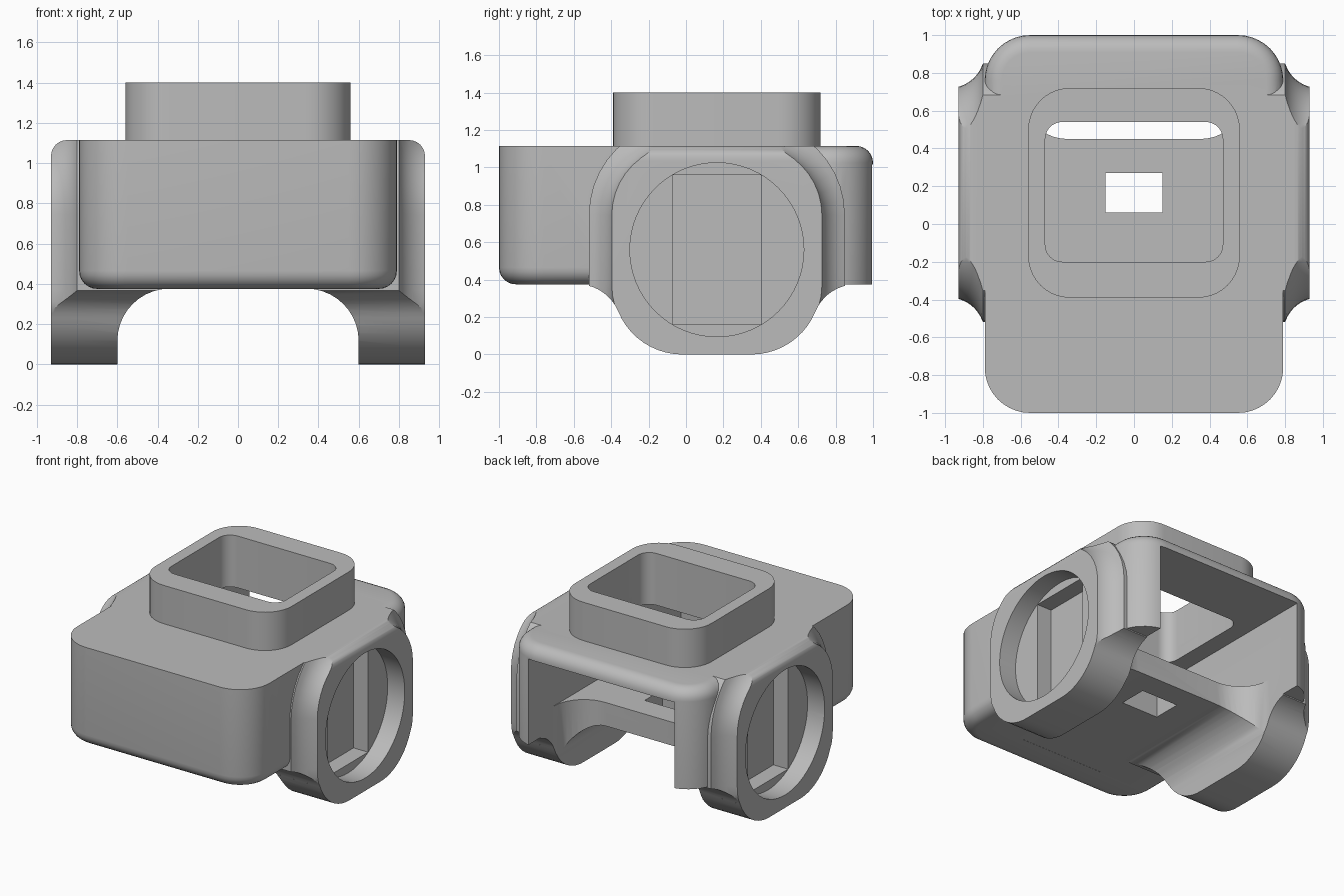
import bpy, bmesh
from math import sin, cos, radians, sqrt

cube = bpy.data.objects.get("Cube")
if cube:
    bpy.data.objects.remove(cube, do_unlink=True)

grey = bpy.data.materials.new("plain grey")
grey.use_nodes = True
grey.diffuse_color = (0.5, 0.5, 0.5, 1)
grey.node_tree.nodes["Principled BSDF"].inputs["Base Color"].default_value = (0.5, 0.5, 0.5, 1)

HALF_X, BOTTOM, TOP = 0.79, 0.375, 1.115   # main body
EAR_X, EAR_Y, EAR_HALF = 0.93, 0.165, 0.555
EDGE = 0.09


def arc(ca, cb, r, start, end, n=10):
    steps = [radians(start + (end - start) * i / n) for i in range(n + 1)]
    return [(ca + r * cos(t), cb + r * sin(t)) for t in steps]


def rounded(a0, a1, b0, b1, radii):
    """Rectangle outline with a radius for each corner, counter-clockwise."""
    if not isinstance(radii, (list, tuple)):
        radii = [radii] * 4
    corners = [(a0, b0, 1, 1), (a1, b0, -1, 1), (a1, b1, -1, -1), (a0, b1, 1, -1)]
    pts = []
    for i, ((a, b, sa, sb), r) in enumerate(zip(corners, radii)):
        if r:
            pts += arc(a + sa * r, b + sb * r, r, 180 + 90 * i, 270 + 90 * i)
        else:
            pts.append((a, b))
    return pts


def loft(name, stations, axis):
    """Skin a list of (position, outline) along an axis."""
    place = {"x": lambda p, a, b: (p, a, b),
             "y": lambda p, a, b: (a, p, b),
             "z": lambda p, a, b: (a, b, p)}[axis]
    bm = bmesh.new()
    rings = [[bm.verts.new(place(p, a, b)) for a, b in pts] for p, pts in stations]
    bm.faces.new(rings[0])
    bm.faces.new(rings[-1])
    n = len(rings[0])
    for low, high in zip(rings, rings[1:]):
        for i in range(n):
            j = (i + 1) % n
            bm.faces.new((low[i], low[j], high[j], high[i]))
    bmesh.ops.recalc_face_normals(bm, faces=bm.faces)
    mesh = bpy.data.meshes.new(name)
    bm.to_mesh(mesh)
    bm.free()
    obj = bpy.data.objects.new(name, mesh)
    bpy.context.collection.objects.link(obj)
    mesh.materials.append(grey)
    return obj


def prism(name, outline, start, end, axis):
    return loft(name, [(start, outline), (end, outline)], axis)


def combine(target, other, operation):
    mod = target.modifiers.new(operation.lower(), "BOOLEAN")
    mod.operation, mod.solver, mod.object = operation, "EXACT", other
    bpy.ops.object.select_all(action="DESELECT")
    bpy.context.view_layer.objects.active = target
    target.select_set(True)
    bpy.ops.object.modifier_apply(modifier=mod.name)
    bpy.data.objects.remove(other, do_unlink=True)


# Main body: front half rounded underneath, back half rounded on top
roll = [(EDGE * (1 - sin(radians(t))), EDGE * (1 - cos(radians(t)))) for t in range(0, 91, 15)]


def front_outline(inset):
    r = 0.24 - inset
    return rounded(-HALF_X + inset, HALF_X - inset, -1 + inset, EAR_Y, (r, r, 0, 0))


def back_outline(inset):
    r = 0.24 - inset
    return rounded(-HALF_X + inset, HALF_X - inset, EAR_Y - 0.1, 1 - inset, (0, 0, r, r))


housing = loft("housing", [(BOTTOM + drop, front_outline(inset)) for inset, drop in roll]
               + [(TOP, front_outline(0))], "z")
back_half = loft("back_half", [(BOTTOM, back_outline(0))]
                 + [(TOP - drop, back_outline(inset)) for inset, drop in reversed(roll)], "z")
combine(housing, back_half, "UNION")


# Side mounts: one cross piece whose section flares where it meets the body
def ear_outline(x):
    flare = 0.19 - sqrt(0.19 ** 2 - (0.98 - x) ** 2)
    half = EAR_HALF + flare
    return rounded(EAR_Y - half, EAR_Y + half, -flare, TOP + flare, 0.37 + flare)


flare_x = [0.8 + 0.13 * i / 10 for i in range(11)]
stations = [(-x, ear_outline(x)) for x in reversed(flare_x)] + [(x, ear_outline(x)) for x in flare_x]
side_mounts = loft("side_mounts", stations, "x")


# Envelope: blends the mounts into the underside and rounds their top edges
def envelope_outline(x):
    r = 0.08
    over = max(0, abs(x) - (EAR_X - r))
    top = TOP - r + sqrt(max(0, r * r - over * over))
    left = [(-0.62, top), (-0.62, BOTTOM)]
    left += arc(-0.58, 0.139, 0.236, 90, 22.4) + arc(-0.02, 0.37, 0.37, 202.4, 270)
    return left + [(2 * EAR_Y - y, z) for y, z in reversed(left)]


turn = [EAR_X - 0.08 + 0.08 * sin(radians(t)) for t in range(0, 91, 15)]
envelope = loft("envelope", [(x, envelope_outline(x))
                             for x in [-t for t in reversed(turn)] + turn], "x")
combine(side_mounts, envelope, "INTERSECT")
combine(housing, side_mounts, "UNION")

# Arch between the legs, inner cavity, and open back
cuts = [
    prism("arch", rounded(-0.6, 0.6, -0.2, BOTTOM + 0.001, (0, 0, 0.26, 0.26)), -0.75, 1.2, "y"),
    prism("cavity", rounded(-0.6, 0.6, -0.8, 0.9, 0), 0.55, 1.015, "z"),
    prism("back_opening", rounded(-0.6, 0.6, 0.45, 1.2, (0.25, 0.25, 0, 0)), -0.2, 1.015, "z"),
    prism("floor_hole", rounded(-0.15, 0.15, 0.06, 0.27, 0), 0.2, 0.7, "z"),
    prism("top_hole", rounded(-0.47, 0.47, -0.2, 0.54, EDGE), 0.95, 1.3, "z"),
]

# Round recess and deeper rectangular pocket in each side
for side in (-1, 1):
    disc = arc(EAR_Y, 0.56, 0.465, 0, 360, 64)[:-1]
    cuts.append(prism("round_recess", disc, side * HALF_X, side * 1.1, "x"))
    cuts.append(prism("pocket", rounded(-0.07, 0.4, 0.16, 0.96, 0), side * 0.67, side * 0.85, "x"))

for cutter in cuts:
    combine(housing, cutter, "DIFFERENCE")

# Raised collar on top
collar = prism("top_collar", rounded(-0.56, 0.56, -0.39, 0.72, 0.22), TOP, 1.4, "z")
collar_hole = prism("collar_hole", rounded(-0.47, 0.47, -0.2, 0.54, EDGE), 1.0, 1.5, "z")
combine(collar, collar_hole, "DIFFERENCE")

# Smooth curved faces, keep real edges sharp
bpy.ops.object.select_all(action="DESELECT")
for obj in (housing, collar):
    obj.select_set(True)
bpy.context.view_layer.objects.active = housing
bpy.ops.object.shade_smooth_by_angle(angle=radians(30))
